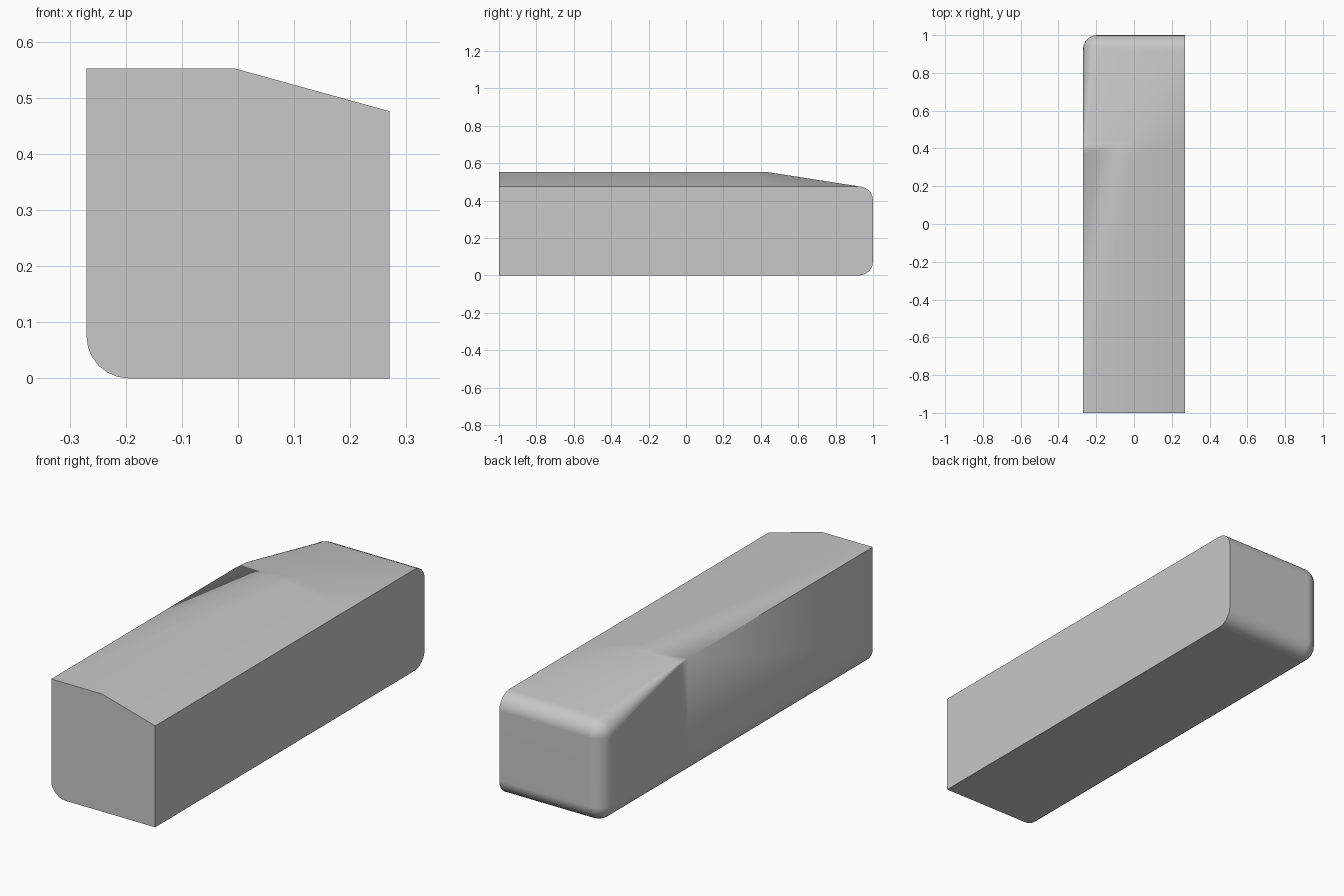
import bpy, bmesh, math

cube = bpy.data.objects.get("Cube")
if cube:
    bpy.data.objects.remove(cube, do_unlink=True)

HALF_W, TOP, SHOULDER = 0.27, 0.552, 0.476   # half width, ridge and shoulder heights
RIDGE_X = -0.005                             # where the side slope begins
SLOPE_Y, ROUND_Y, TAPER_Y = 0.44, 0.925, 0.37
R, STEPS = 0.075, 6                          # fillet radius and segments

grey = bpy.data.materials.new("plain grey")
grey.use_nodes = True
colour = (0.58, 0.58, 0.58, 1)
grey.diffuse_color = colour
grey.node_tree.nodes["Principled BSDF"].inputs["Base Color"].default_value = colour


def arc(cx, cz, radius, start):
    """Quarter arc running clockwise from the start angle."""
    angles = [start - math.pi / 2 * i / STEPS for i in range(STEPS + 1)]
    return [(cx + radius * math.cos(a), cz + radius * math.sin(a)) for a in angles]


def section(y, inset):
    """Cross-section at y, shrunk by inset where the back end rounds over."""
    drop = min(max((y - SLOPE_Y) / (ROUND_Y - SLOPE_Y), 0), 1)
    taper = min(max((y - TAPER_Y) / (ROUND_Y - TAPER_Y), 0), 1)
    top = TOP - (TOP - SHOULDER) * drop - inset
    left = -HALF_W + inset
    low_r, top_r = R - inset, (R - inset) * taper
    crease = RIDGE_X + (HALF_W - RIDGE_X) * drop
    points = [(HALF_W, inset)]
    points += arc(left + low_r, inset + low_r, low_r, -math.pi / 2)
    points += arc(left + top_r, top - top_r, top_r, math.pi)
    points += [(crease, top), (HALF_W, min(top, SHOULDER))]
    return [(x, y, z) for x, z in points]


# Stations along the body, then the rounded back end
stations = [(-1, 0), (TAPER_Y, 0), (SLOPE_Y, 0)]
for i in range(STEPS + 1):
    a = math.pi / 2 * i / STEPS
    stations.append((1 - R + R * math.sin(a), R * (1 - math.cos(a))))

# Loft the sections into one closed body
bm = bmesh.new()
rings = [[bm.verts.new(p) for p in section(*s)] for s in stations]
n = len(rings[0])
for a, b in zip(rings, rings[1:]):
    for i in range(n):
        j = (i + 1) % n
        bm.faces.new((a[i], a[j], b[j], b[i]))
bm.faces.new(rings[0])
bm.faces.new(reversed(rings[-1]))
bmesh.ops.remove_doubles(bm, verts=bm.verts, dist=0.0005)
bmesh.ops.recalc_face_normals(bm, faces=bm.faces)
mesh = bpy.data.meshes.new("body")
bm.to_mesh(mesh)
bm.free()
mesh.materials.append(grey)

body = bpy.data.objects.new("body", mesh)
bpy.context.collection.objects.link(body)
bpy.ops.object.select_all(action="DESELECT")
body.select_set(True)
bpy.context.view_layer.objects.active = body
bpy.ops.object.shade_smooth_by_angle(angle=math.radians(35))
weighted = body.modifiers.new("even shading", "WEIGHTED_NORMAL")
weighted.keep_sharp = True
